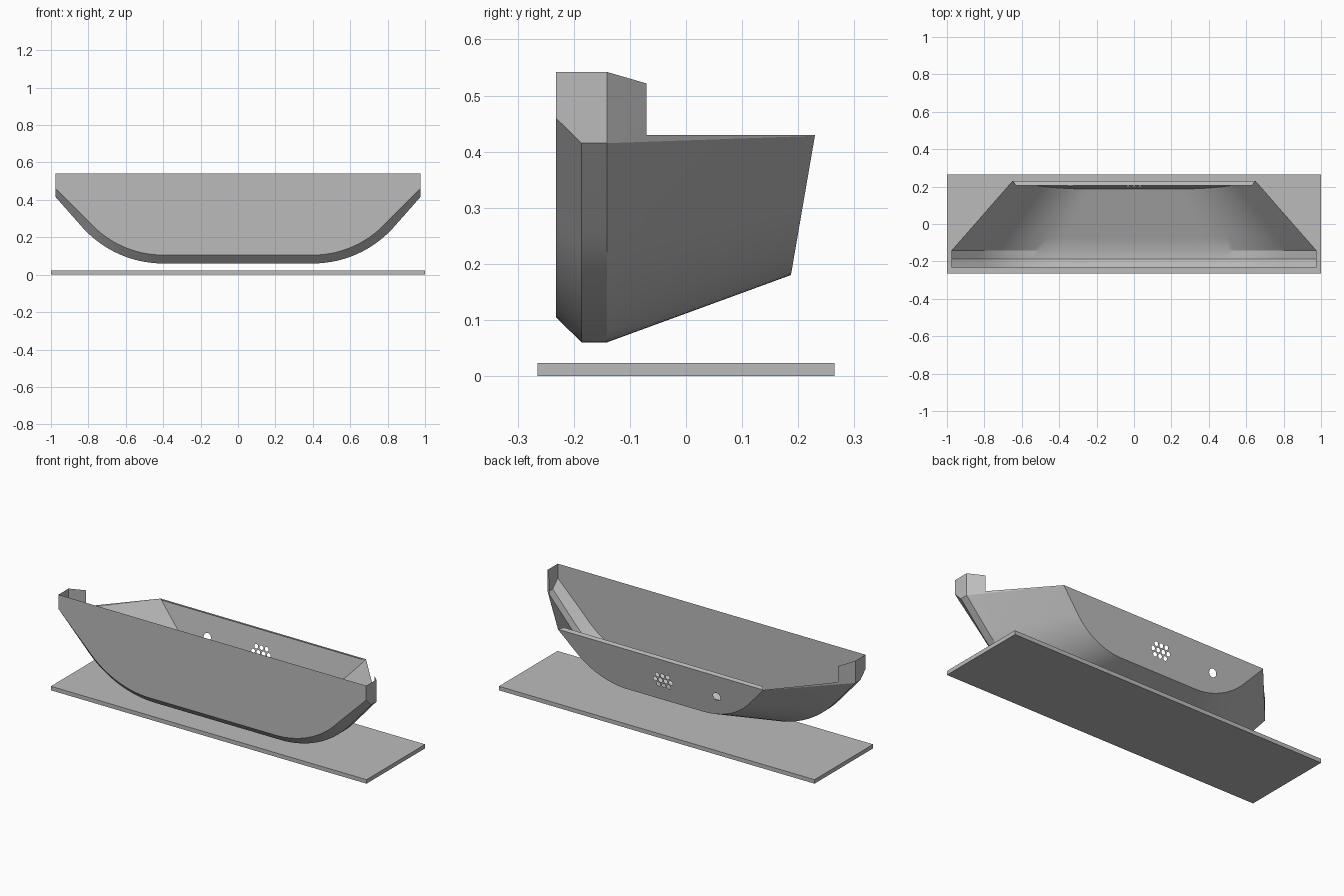
import bpy, bmesh, math
from mathutils import Vector

cube = bpy.data.objects.get("Cube")
if cube:
    bpy.data.objects.remove(cube)

grey = bpy.data.materials.new("plain_grey")
grey.use_nodes = True
GREY = (0.5, 0.5, 0.5, 1)
grey.diffuse_color = GREY
grey.node_tree.nodes["Principled BSDF"].inputs["Base Color"].default_value = GREY

ARC = 14          # segments in each rounded lower corner
SLOPE = math.radians(48)
EAR_Y = -0.07     # where the raised side ears stop
RIM = 0.43        # height of the open rim


def finish(name, bm, smooth=False):
    mesh = bpy.data.meshes.new(name)
    bm.to_mesh(mesh)
    bm.free()
    mesh.materials.append(grey)
    obj = bpy.data.objects.new(name, mesh)
    bpy.context.collection.objects.link(obj)
    if smooth:
        bpy.ops.object.select_all(action='DESELECT')
        obj.select_set(True)
        bpy.context.view_layer.objects.active = obj
        bpy.ops.object.shade_smooth_by_angle(angle=math.radians(25))
    return obj


def half_profile(flat, bottom, radius, side, side_z, rim_z, top_z):
    """Half a hull section in x, z: flat bottom, arc, straight flare, side."""
    pts = []
    for i in range(ARC + 1):
        a = SLOPE * i / ARC
        pts.append((flat + radius * math.sin(a), bottom + radius * (1 - math.cos(a))))
    return pts + [(side, side_z), (side, rim_z), (side, top_z)]


def back_y(z):
    return 0.187 + 0.043 * (z - 0.18) / 0.25


# Hull sections from the front edge to the back panel
front = half_profile(0.4, 0.105, 0.53, 0.975, 0.46, 0.47, 0.542)
wide = half_profile(0.4, 0.06, 0.58, 0.975, 0.415, RIM, 0.542)
back = half_profile(0.24, 0.18, 0.415, 0.65, 0.428, RIM, 0.434)

front_row = [Vector((x, -0.232, z)) for x, z in front]
bevel_row = [Vector((x, -0.186, z)) for x, z in wide]
wide_row = [Vector((x, -0.141, z)) for x, z in wide]
back_row = [Vector((x, back_y(z), z)) for x, z in back]
ear_row = [a.lerp(b, (EAR_Y - a.y) / (b.y - a.y)) for a, b in zip(wide_row, back_row)]
rows = [front_row, bevel_row, wide_row, ear_row, back_row]


def mirrored(half):
    return [Vector((-p.x, p.y, p.z)) for p in reversed(half)] + list(half)


# Hull: loft through the sections; the rim is cut low behind the ears
bm = bmesh.new()
grid = [[bm.verts.new(p) for p in mirrored(r)] for r in rows]
for r in range(len(grid) - 1):
    a, b = grid[r], grid[r + 1]
    last = len(a) - 1
    for i in range(last):
        if r == len(grid) - 2 and i in (0, last - 1):
            continue
        bm.faces.new((a[i], a[i + 1], b[i + 1], b[i]))
loose = [v for v in bm.verts if not v.link_faces]
bmesh.ops.delete(bm, geom=loose, context='VERTS')
bmesh.ops.recalc_face_normals(bm, faces=bm.faces)
finish("hull", bm, smooth=True)

# Front panel: one flat face
bm = bmesh.new()
bm.faces.new([bm.verts.new(p) for p in mirrored(front_row)])
finish("front_panel", bm)

# Back panel: filled outline with a cable hole and a cluster of vent holes
bm = bmesh.new()


def loop(points):
    verts = [bm.verts.new(p) for p in points]
    for i, v in enumerate(verts):
        bm.edges.new((v, verts[(i + 1) % len(verts)]))


def hole(x, z, radius, sides=16):
    pts = []
    for i in range(sides):
        a = math.tau * i / sides
        h = z + radius * math.sin(a)
        pts.append((x + radius * math.cos(a), back_y(h), h))
    loop(pts)


loop(mirrored(back_row[:-1]))
hole(-0.34, 0.30, 0.023)
STEP = 0.033
for row, count in ((-1, 3), (0, 4), (1, 3)):
    for i in range(count):
        hole((i - (count - 1) / 2) * STEP, 0.30 + row * STEP * 0.87, 0.012)
bmesh.ops.triangle_fill(bm, use_beauty=True, use_dissolve=False,
                        edges=bm.edges[:], normal=(0, 1, -0.17))
for f in bm.faces:
    if f.normal.y < 0:
        f.normal_flip()
finish("back_panel", bm)

# Lip turned inward along the top of the back panel
bm = bmesh.new()
outline = [(-0.65, 0.23, RIM), (0.65, 0.23, RIM), (0.63, 0.206, 0.436), (-0.63, 0.206, 0.436)]
bm.faces.new([bm.verts.new(p) for p in outline])
bmesh.ops.recalc_face_normals(bm, faces=bm.faces)
for f in bm.faces:
    if f.normal.z < 0:
        f.normal_flip()
finish("back_lip", bm)

# Base board under the hull
bm = bmesh.new()
bmesh.ops.create_cube(bm, size=1)
for v in bm.verts:
    v.co = Vector((v.co.x * 2, v.co.y * 0.53, (v.co.z + 0.5) * 0.023))
finish("base_board", bm)
